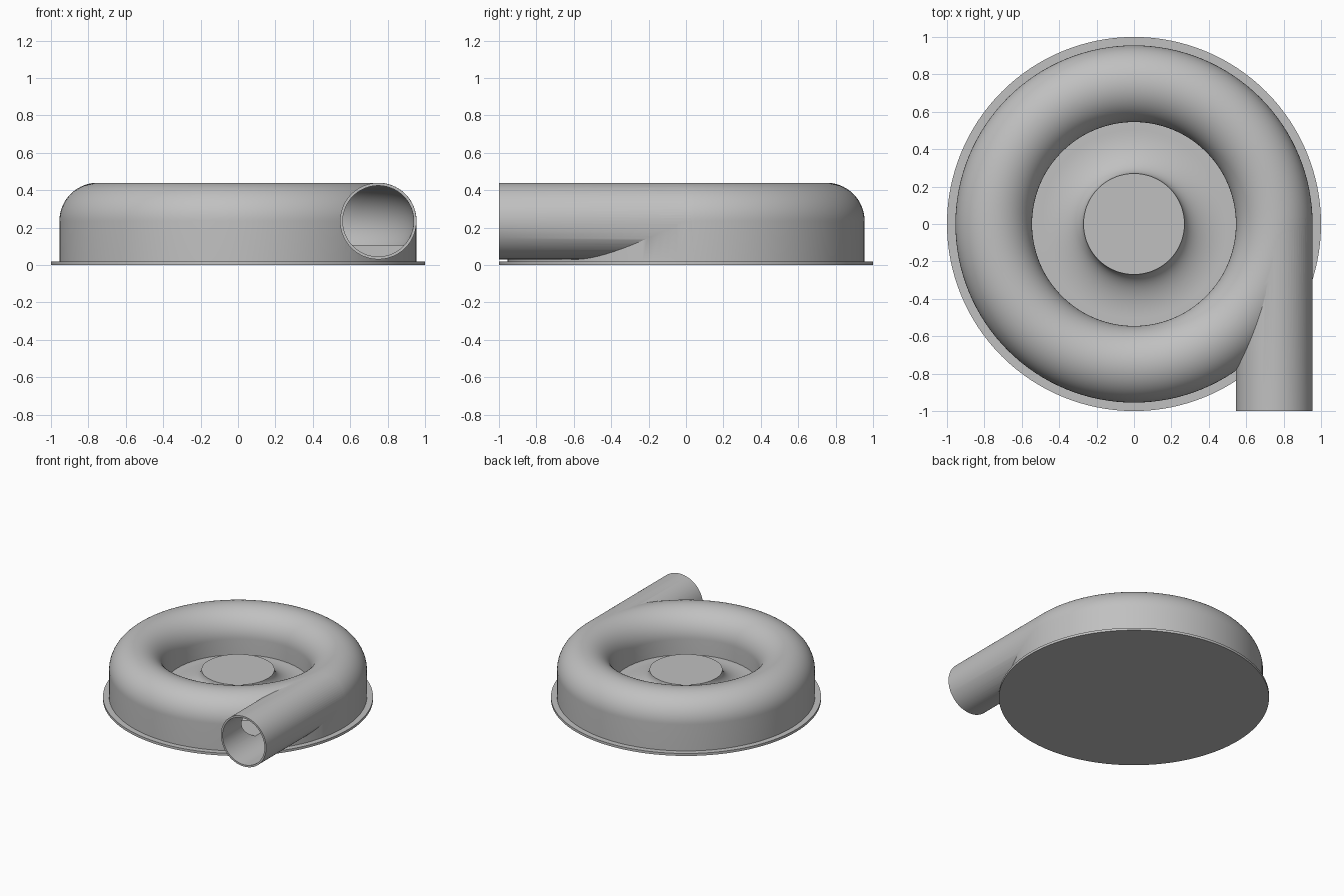
import bpy, bmesh, math
from mathutils import Matrix, Vector

cube = bpy.data.objects.get("Cube")
if cube:
    bpy.data.objects.remove(cube)

grey = bpy.data.materials.new("plain grey")
grey.use_nodes = True
COLOUR = (0.53, 0.53, 0.53, 1)
grey.diffuse_color = COLOUR
grey.node_tree.nodes["Principled BSDF"].inputs["Base Color"].default_value = COLOUR

# Main sizes
RING, TUBE, MID = 0.75, 0.205, 0.235     # scroll centre radius, tube radius, tube height
BORE = 0.19                              # inside radius of the tube
FLOOR = 0.107                            # raised floor inside the housing
HUB, HUB_TOP = 0.27, 0.24


def finish(name, bm):
    bmesh.ops.remove_doubles(bm, verts=bm.verts, dist=1e-5)
    bmesh.ops.recalc_face_normals(bm, faces=bm.faces)
    mesh = bpy.data.meshes.new(name)
    bm.to_mesh(mesh)
    bm.free()
    mesh.materials.append(grey)
    obj = bpy.data.objects.new(name, mesh)
    bpy.context.collection.objects.link(obj)
    return obj


def revolve(name, profile, closed=False):
    """Spin (radius, height) points around the z axis."""
    bm = bmesh.new()
    verts = [bm.verts.new((r, 0, z)) for r, z in profile]
    edges = [bm.edges.new(pair) for pair in zip(verts, verts[1:])]
    if closed:
        edges.append(bm.edges.new((verts[-1], verts[0])))
    bmesh.ops.spin(bm, geom=verts + edges, cent=(0, 0, 0), axis=(0, 0, 1),
                   angle=math.tau, steps=128, use_merge=True)
    return finish(name, bm)


def pipe(name, radius, y0, y1):
    """Solid cylinder along y on the tangent line of the scroll."""
    bm = bmesh.new()
    place = Matrix.Translation(Vector((RING, (y0 + y1) / 2, MID))) @ Matrix.Rotation(math.pi / 2, 4, 'X')
    bmesh.ops.create_cone(bm, cap_ends=True, segments=80, radius1=radius,
                          radius2=radius, depth=y1 - y0, matrix=place)
    return finish(name, bm)


def combine(target, other, operation):
    mod = target.modifiers.new(operation, 'BOOLEAN')
    mod.operation, mod.object, mod.solver = operation, other, 'EXACT'
    bpy.context.view_layer.objects.active = target
    bpy.ops.object.modifier_apply(modifier=mod.name)
    bpy.data.objects.remove(other)


def arc(radius, start, end, steps):
    angles = [start + (end - start) * i / steps for i in range(steps + 1)]
    return [(RING + radius * math.cos(a), MID + radius * math.sin(a)) for a in angles]


# Housing: flange, skirt, rounded scroll, intake well and flared hub in one profile
flare_end = 0.5
flare = []
for i in range(17):
    t = math.pi / 2 * (1 - i / 16)
    flare.append((flare_end - (flare_end - HUB) * math.cos(t),
                  HUB_TOP - (HUB_TOP - FLOOR) * math.sin(t)))
outer = RING + TUBE
profile = [(0, 0), (1, 0), (1, 0.02), (outer, 0.02)]
profile += arc(TUBE, 0, math.pi, 40)
profile += [(RING - TUBE, FLOOR)] + flare + [(0, HUB_TOP)]
housing = revolve("blower_housing", profile)

# Tangent outlet pipe
combine(housing, pipe("outlet_pipe", TUBE - 0.0005, -1, 0.03), 'UNION')

# Hollow scroll channel with a flat floor, then the outlet bore
low = math.asin((FLOOR - MID) / BORE)
channel = revolve("channel_cutter", arc(BORE, low, math.pi - low, 40), closed=True)
combine(housing, channel, 'DIFFERENCE')
combine(housing, pipe("bore_cutter", BORE - 0.0005, -1.05, 0.03), 'DIFFERENCE')

# Smooth curved surfaces, crisp rims
bpy.ops.object.select_all(action='DESELECT')
housing.select_set(True)
bpy.context.view_layer.objects.active = housing
bpy.ops.object.shade_smooth_by_angle(angle=math.radians(30))
